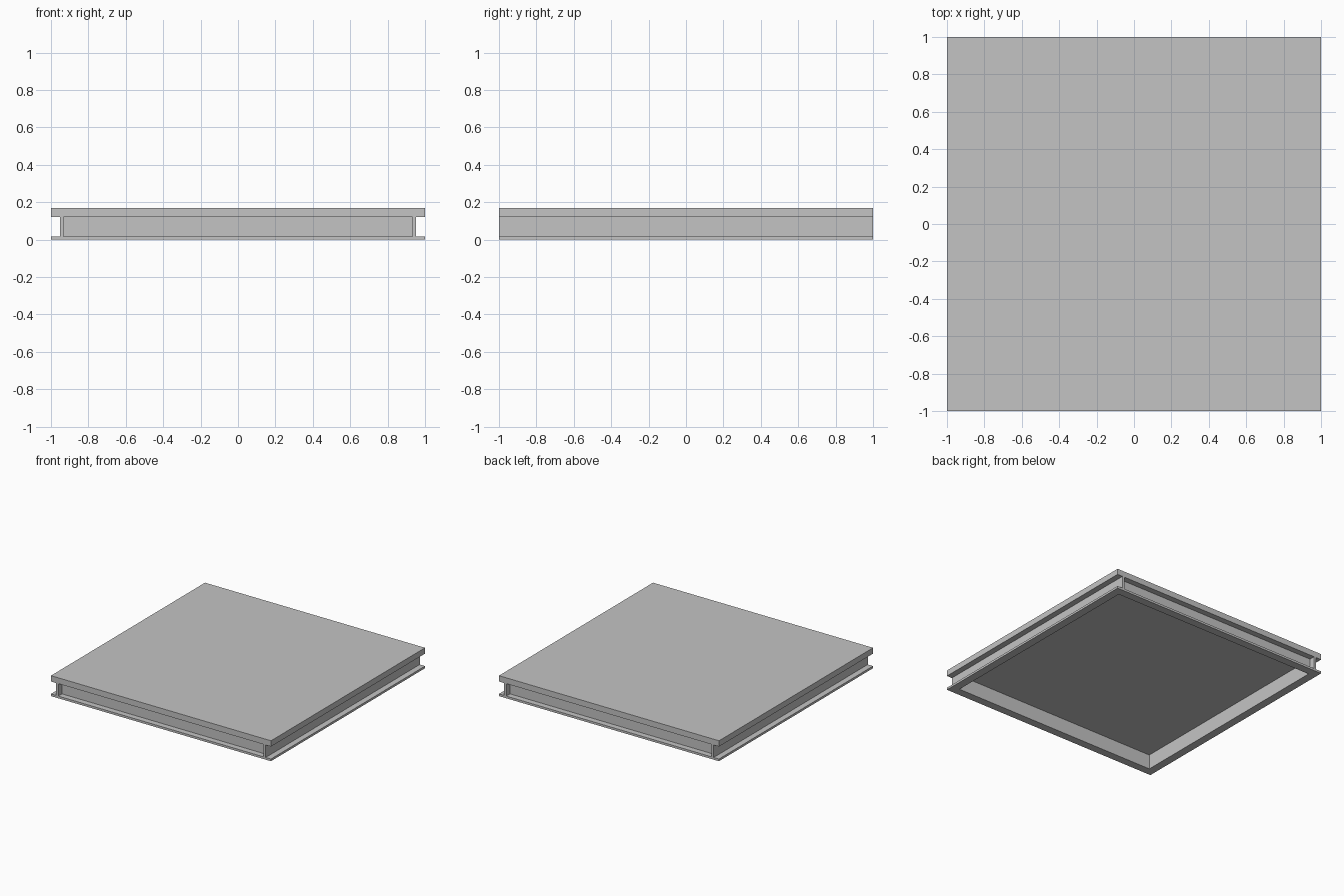
import bpy
import bmesh

cube = bpy.data.objects.get("Cube")
if cube:
    bpy.data.objects.remove(cube, do_unlink=True)

GREY = (0.55, 0.55, 0.55, 1)
grey = bpy.data.materials.new("plain_grey")
grey.use_nodes = True
grey.diffuse_color = GREY
grey.node_tree.nodes["Principled BSDF"].inputs["Base Color"].default_value = GREY

HALF = 1.0        # outer half width
WEB_OUT = 0.952   # outer face of the webs
WEB_IN = 0.933    # inner face of the webs and edge of the opening
LIP, DECK, TOP = 0.018, 0.12, 0.168


def add_object(name, bm):
    bmesh.ops.recalc_face_normals(bm, faces=bm.faces)
    mesh = bpy.data.meshes.new(name)
    bm.to_mesh(mesh)
    bm.free()
    mesh.materials.append(grey)
    obj = bpy.data.objects.new(name, mesh)
    bpy.context.collection.objects.link(obj)
    return obj


def box(name, low, high):
    bm = bmesh.new()
    bmesh.ops.create_cube(bm, size=1)
    for v in bm.verts:
        v.co = [h if c > 0 else l for c, l, h in zip(v.co, low, high)]
    return add_object(name, bm)


def square_frame(name, outer, inner, z0, z1):
    """Square ring with a rectangular cross-section."""
    bm = bmesh.new()
    section = [(outer, z0), (outer, z1), (inner, z1), (inner, z0)]
    corners = [(-1, -1), (1, -1), (1, 1), (-1, 1)]
    rings = [[bm.verts.new((sx * r, sy * r, z)) for r, z in section]
             for sx, sy in corners]
    for i in range(4):
        a, b = rings[i], rings[(i + 1) % 4]
        for j in range(4):
            k = (j + 1) % 4
            bm.faces.new((a[j], b[j], b[k], a[k]))
    return add_object(name, bm)


# Flat deck and the open flange beneath it
box("top_deck", (-HALF, -HALF, DECK), (HALF, HALF, TOP))
square_frame("bottom_flange", HALF, WEB_IN, 0, LIP)

# Side webs run the full depth
for side, s in (("left", 1), ("right", -1)):
    x0, x1 = sorted((s * WEB_IN, s * WEB_OUT))
    box(side + "_web", (x0, -HALF, LIP), (x1, HALF, DECK))

# End webs sit recessed between the side webs
for end, s in (("front", -1), ("back", 1)):
    y0, y1 = sorted((s * WEB_IN, s * WEB_OUT))
    box(end + "_web", (-WEB_IN, y0, LIP), (WEB_IN, y1, DECK))
